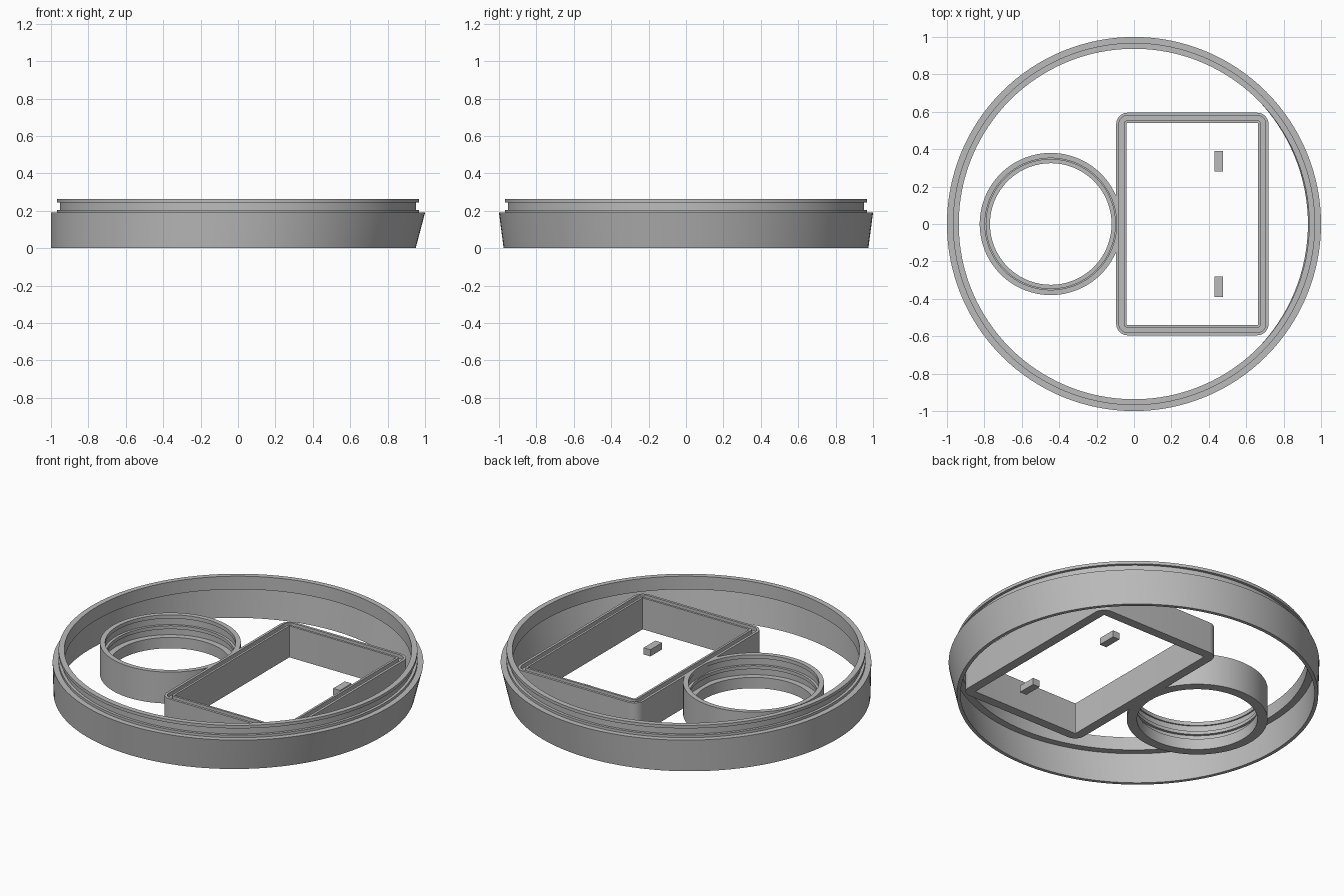
import bpy, bmesh
from math import cos, sin, pi, radians

cube = bpy.data.objects.get("Cube")
if cube:
    bpy.data.objects.remove(cube, do_unlink=True)

grey = bpy.data.materials.new("plain_grey")
grey.use_nodes = True
colour = (0.5, 0.5, 0.5, 1)
grey.diffuse_color = colour
grey.node_tree.nodes["Principled BSDF"].inputs["Base Color"].default_value = colour


def circle(r, z, cx=0.0, n=128):
    return [(cx + r * cos(2 * pi * i / n), r * sin(2 * pi * i / n), z) for i in range(n)]


def rounded_rect(cx, hx, hy, z, r, steps=8):
    """Rectangle loop with rounded corners, centred on (cx, 0)."""
    pts = []
    for k, (sx, sy) in enumerate([(1, 1), (-1, 1), (-1, -1), (1, -1)]):
        for i in range(steps + 1):
            a = (k + i / steps) * pi / 2
            pts.append((cx + sx * (hx - r) + r * cos(a), sy * (hy - r) + r * sin(a), z))
    return pts


def finish(name, bm):
    bmesh.ops.recalc_face_normals(bm, faces=bm.faces)
    mesh = bpy.data.meshes.new(name)
    bm.to_mesh(mesh)
    bm.free()
    mesh.materials.append(grey)
    ob = bpy.data.objects.new(name, mesh)
    bpy.context.collection.objects.link(ob)
    return ob


def closed_loft(name, loops):
    """Bridge loops in order and back to the first, giving a hollow ring."""
    bm = bmesh.new()
    rings = [[bm.verts.new(p) for p in loop] for loop in loops]
    n = len(rings[0])
    for j, a in enumerate(rings):
        b = rings[(j + 1) % len(rings)]
        for i in range(n):
            k = (i + 1) % n
            bm.faces.new((a[i], a[k], b[k], b[i]))
    ob = finish(name, bm)
    bpy.ops.object.select_all(action="DESELECT")
    ob.select_set(True)
    bpy.context.view_layer.objects.active = ob
    bpy.ops.object.shade_smooth_by_angle(angle=radians(30))
    return ob


# Outer wall: slanted skirt, stepped rim and snap groove
BASE_X = -0.025
closed_loft("outer_wall", [
    circle(0.955, 0, BASE_X), circle(0.975, 0, BASE_X),
    circle(1.0, 0.19), circle(0.968, 0.19),
    circle(0.968, 0.205), circle(0.952, 0.205),
    circle(0.952, 0.245), circle(0.968, 0.245),
    circle(0.968, 0.263), circle(0.937, 0.263),
    circle(0.937, 0.185), circle(0.978, 0.185),
])

# Round collar with a stepped inside, trimmed where it meets the box
collar = [(0.325, 0), (0.38, 0), (0.38, 0.187), (0.352, 0.187), (0.352, 0.165),
          (0.36, 0.165), (0.36, 0.125), (0.345, 0.125), (0.345, 0.105),
          (0.36, 0.105), (0.36, 0.065), (0.325, 0.065)]
closed_loft("round_collar", [
    [(min(x, -0.085), y, z) for x, y, z in circle(r, z, -0.445)] for r, z in collar])

# Rectangular frame with a seal groove along its top: (inset, height, corner radius)
frame = [(0, 0, 0.06), (0, 0.187, 0.06), (0.015, 0.187, 0.045), (0.015, 0.165, 0.045),
         (0.042, 0.165, 0.015), (0.042, 0.187, 0.015), (0.055, 0.187, 0.002), (0.055, 0, 0.002)]
closed_loft("rectangular_frame", [
    rounded_rect(0.312, 0.407 - d, 0.595 - d, z, r) for d, z, r in frame])

# Two small loose blocks inside the frame
for side, y in (("back", 0.335), ("front", -0.335)):
    bm = bmesh.new()
    bmesh.ops.create_cube(bm, size=1)
    bmesh.ops.scale(bm, vec=(0.045, 0.11, 0.04), verts=bm.verts)
    bmesh.ops.translate(bm, vec=(0.453, y, 0.02), verts=bm.verts)
    finish(side + "_block", bm)
